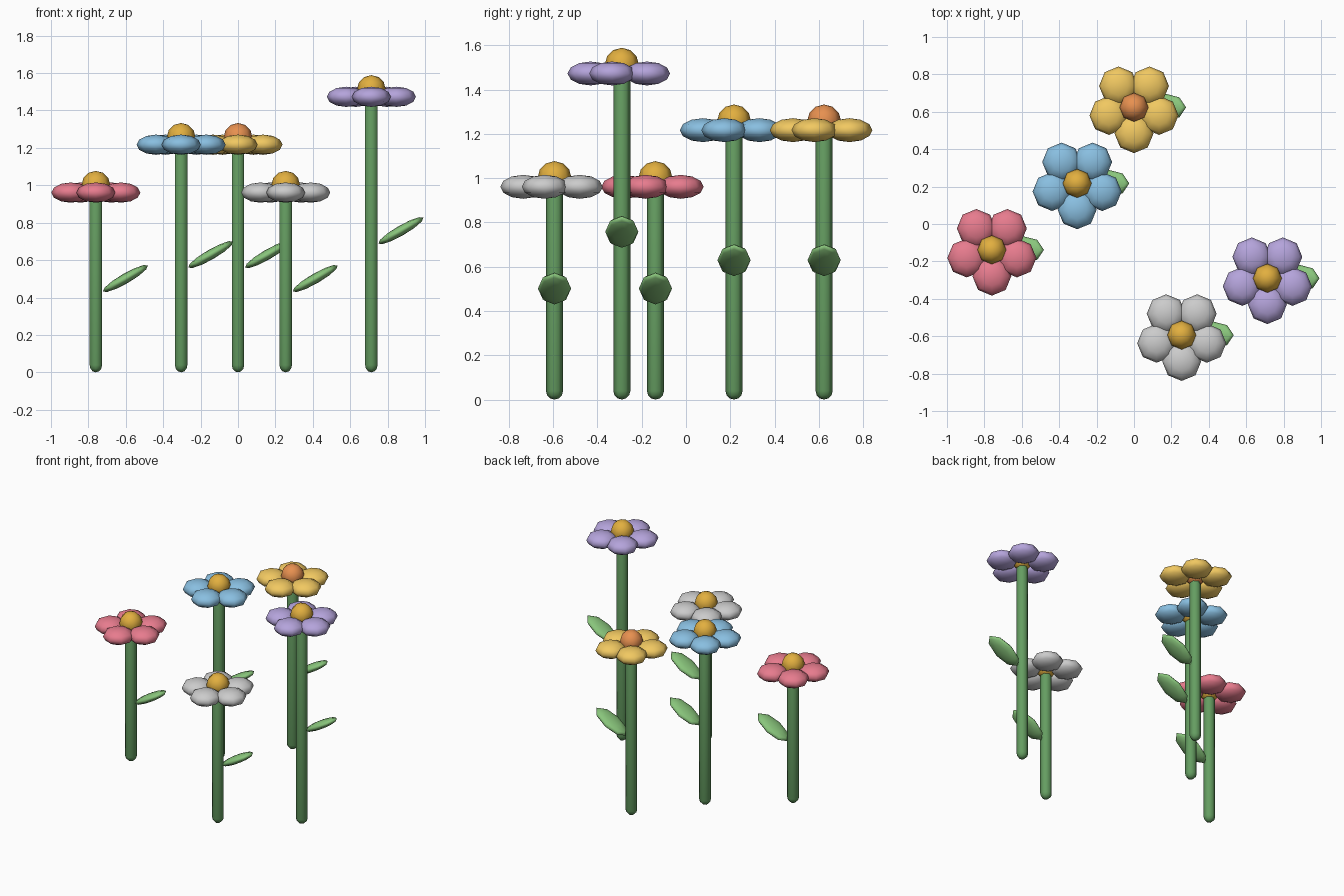
import bpy, bmesh, math
from mathutils import Matrix, Vector

if "Cube" in bpy.data.objects:
    bpy.data.objects.remove(bpy.data.objects["Cube"])


def material(name, color):
    m = bpy.data.materials.new(name)
    m.diffuse_color = (*color, 1)
    m.use_nodes = True
    m.node_tree.nodes["Principled BSDF"].inputs["Base Color"].default_value = m.diffuse_color
    return m


GREEN = material("stem_green", (0.13, 0.34, 0.12))
LEAF = material("leaf_green", (0.25, 0.56, 0.20))
GOLD = material("gold", (0.76, 0.43, 0.05))
ORANGE = material("orange", (0.80, 0.28, 0.08))
PINK = material("pink", (0.80, 0.20, 0.27))
BLUE = material("blue", (0.25, 0.52, 0.75))
YELLOW = material("yellow", (0.88, 0.58, 0.12))
PURPLE = material("purple", (0.46, 0.37, 0.71))


def finish(bm, name, mat):
    bmesh.ops.recalc_face_normals(bm, faces=bm.faces)
    for f in bm.faces:
        f.smooth = True
    me = bpy.data.meshes.new(name)
    bm.to_mesh(me)
    bm.free()
    if mat:
        me.materials.append(mat)
    ob = bpy.data.objects.new(name, me)
    bpy.context.collection.objects.link(ob)
    return ob


def ellipsoid(bm, loc, size, tilt=0):
    mat = (Matrix.Translation(loc) @ Matrix.Rotation(tilt, 4, 'Y')
           @ Matrix.Diagonal((*size, 1)))
    bmesh.ops.create_uvsphere(bm, u_segments=8, v_segments=6, radius=1, matrix=mat)


def capsule(bm, x, y, r, height, steps=3):
    # half profile: bottom cap then top cap, spun into a six-sided stem
    angles = [math.pi / 2 * i / steps for i in range(steps + 1)]
    pts = [(r * math.sin(a), r - r * math.cos(a)) for a in angles]
    pts += [(p, height - z) for p, z in reversed(pts)]
    verts = [bm.verts.new((x, y + p, z)) for p, z in pts]
    edges = [bm.edges.new(pair) for pair in zip(verts, verts[1:])]
    bmesh.ops.spin(bm, geom=verts + edges, cent=(x, y, 0), axis=(0, 0, 1),
                   angle=2 * math.pi, steps=6)
    bmesh.ops.remove_doubles(bm, verts=bm.verts, dist=1e-4)


def flower(tag, x, y, h, petal_mat, centre_mat):
    # stem
    bm = bmesh.new()
    capsule(bm, x, y, 0.0385, h)
    finish(bm, tag + "_stem", GREEN)
    # leaf, rising away to the right
    bm = bmesh.new()
    ellipsoid(bm, Vector((x + 0.158, y, h / 2 + 0.021)), (0.139, 0.075, 0.027),
              -math.radians(30))
    finish(bm, tag + "_leaf", LEAF)
    # ring of five petals
    bm = bmesh.new()
    for i in range(5):
        a = math.radians(-90 + 72 * i)
        ellipsoid(bm, Vector((x + 0.141 * math.cos(a), y + 0.141 * math.sin(a), h)),
                  (0.104, 0.104, 0.054))
    finish(bm, tag + "_petals", petal_mat)
    # round centre
    bm = bmesh.new()
    ellipsoid(bm, Vector((x, y, h + 0.039)), (0.077, 0.077, 0.077))
    finish(bm, tag + "_centre", centre_mat)


flower("pink_flower", -0.76, -0.138, 0.961, PINK, GOLD)
flower("blue_flower", -0.304, 0.217, 1.217, BLUE, GOLD)
flower("yellow_flower", 0.0, 0.624, 1.217, YELLOW, ORANGE)
flower("grey_flower", 0.255, -0.594, 0.961, None, GOLD)
flower("purple_flower", 0.713, -0.29, 1.473, PURPLE, GOLD)
